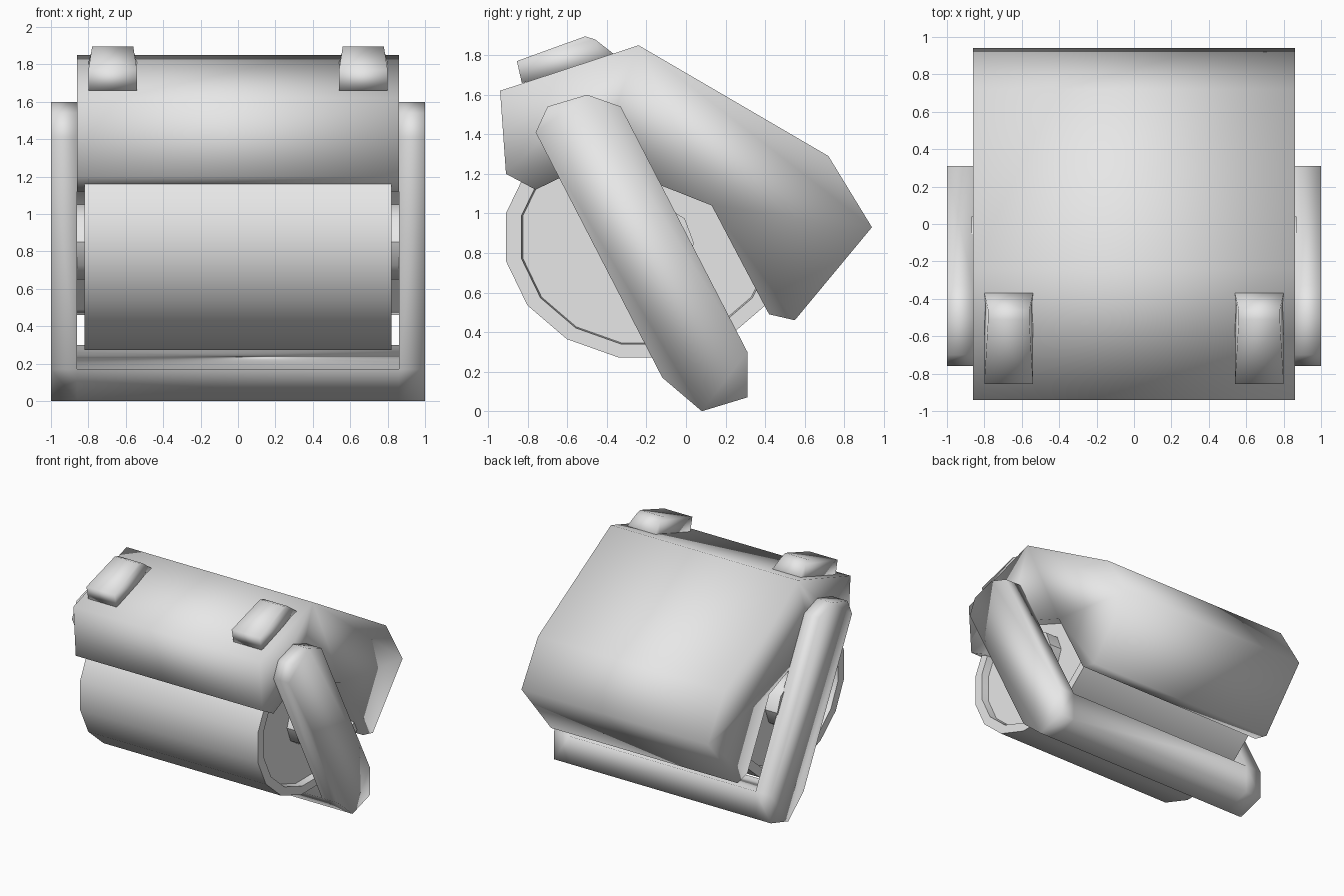
import bpy
import bmesh
from math import cos, sin, pi, radians

cube = bpy.data.objects.get("Cube")
if cube:
    bpy.data.objects.remove(cube, do_unlink=True)

grey = bpy.data.materials.new("light grey")
grey.use_nodes = True
colour = (0.8, 0.8, 0.8, 1)
grey.diffuse_color = colour
grey.node_tree.nodes["Principled BSDF"].inputs["Base Color"].default_value = colour


def finish(bm, name, angle=None):
    """Turn a bmesh into a smooth shaded object."""
    bmesh.ops.recalc_face_normals(bm, faces=bm.faces)
    mesh = bpy.data.meshes.new(name)
    bm.to_mesh(mesh)
    bm.free()
    mesh.materials.append(grey)
    obj = bpy.data.objects.new(name, mesh)
    bpy.context.collection.objects.link(obj)
    bpy.ops.object.select_all(action='DESELECT')
    obj.select_set(True)
    bpy.context.view_layer.objects.active = obj
    if angle is None:
        bpy.ops.object.shade_smooth()
    else:
        bpy.ops.object.shade_smooth_by_angle(angle=radians(angle))
    return obj


def ring(bm, x, outline):
    return [bm.verts.new((x, y, z)) for y, z in outline]


def bridge(bm, a, b):
    n = len(a)
    for i in range(n):
        j = (i + 1) % n
        bm.faces.new((a[i], a[j], b[j], b[i]))


# Housing: angular cover swept across the width
cover = [(-0.94, 1.62), (-0.91, 1.20), (-0.76, 1.12), (-0.45, 1.27),
         (0.13, 1.04), (0.42, 0.49), (0.55, 0.46), (0.94, 0.93),
         (0.72, 1.29), (-0.24, 1.85)]
bm = bmesh.new()
left, right = ring(bm, 0.86, cover), ring(bm, -0.86, cover)
bridge(bm, left, right)
bm.faces.new(left)
bm.faces.new(right)
finish(bm, "housing")

# Frame: two slanted arms joined by a bottom bar
arm = [(-0.12, 0.17), (0.08, 0.0), (0.31, 0.07), (0.31, 0.30),
       (-0.33, 1.54), (-0.50, 1.60), (-0.70, 1.54), (-0.76, 1.41)]
bm = bmesh.new()
inner_rings = []
for side in (1, -1):
    outer, inner = ring(bm, side, arm), ring(bm, 0.86 * side, arm)
    bridge(bm, outer, inner)
    bm.faces.new(outer)
    bm.faces.new([inner[0]] + inner[3:])
    inner_rings.append(inner[:4])
bridge(bm, *inner_rings)
finish(bm, "frame")


# Roller: oval drum with recessed ends and short hubs
def oval(scale):
    steps = [(i + 0.5) * pi / 8 for i in range(16)]
    return [(-0.2 + 0.724 * scale * cos(a), 0.88 + 0.62 * scale * sin(a))
            for a in steps]


sections = [(0.82, 1), (0.82, 0.89), (0.76, 0.88)]
bm = bmesh.new()
rings = [ring(bm, x, oval(s)) for x, s in sections[::-1]]
rings += [ring(bm, -x, oval(s)) for x, s in sections]
for a, b in zip(rings, rings[1:]):
    bridge(bm, a, b)
bm.faces.new(rings[0])
bm.faces.new(rings[-1])
finish(bm, "roller", 40)

# Hubs between the roller and the arms, and lugs on the housing
hub = [(-0.2 + 0.24 * cos(i * pi / 5), 0.85 + 0.21 * sin(i * pi / 5))
       for i in range(10)]
lug = [(-0.83, 1.66), (-0.855, 1.77), (-0.51, 1.895), (-0.46, 1.88),
       (-0.37, 1.81), (-0.42, 1.74)]
for side, word in ((1, "left"), (-1, "right")):
    for part, outline, x0, x1, angle in (("hub", hub, 0.75, 0.87, 40),
                                         ("lug", lug, 0.54, 0.80, None)):
        bm = bmesh.new()
        a, b = ring(bm, x0 * side, outline), ring(bm, x1 * side, outline)
        bridge(bm, a, b)
        bm.faces.new(a)
        bm.faces.new(b)
        # Tuck in the top of each lug
        if part == "lug":
            for v in a[2:4]:
                v.co.x += 0.02 * side
            for v in b[2:4]:
                v.co.x -= 0.02 * side
        finish(bm, word + "_" + part, angle)
